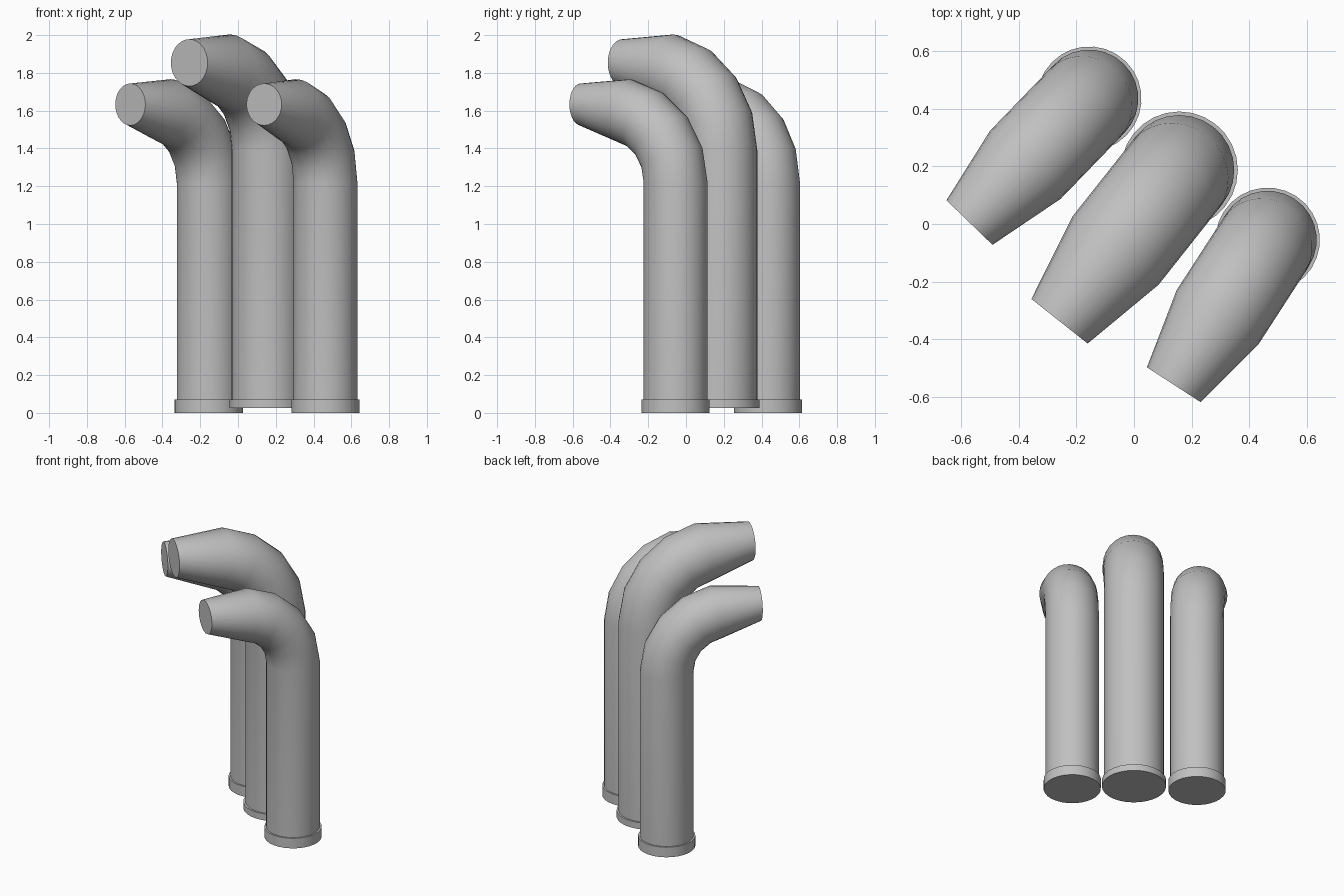
import bpy, bmesh
from math import sin, cos, pi, radians, atan2, hypot
from mathutils import Vector

if "Cube" in bpy.data.objects:
    bpy.data.objects.remove(bpy.data.objects["Cube"], do_unlink=True)

SIDES = 28
BEND_STEPS = 4

grey = bpy.data.materials.new("light_grey")
grey.use_nodes = True
colour = (0.53, 0.53, 0.53, 1)
grey.diffuse_color = colour
grey.node_tree.nodes["Principled BSDF"].inputs["Base Color"].default_value = colour


def loft(name, rings, base, heading):
    """Skin rings of (distance, height, lean, radius) lying in a vertical plane."""
    forward = Vector((cos(heading), sin(heading), 0))
    side = Vector((-sin(heading), cos(heading), 0))
    up = Vector((0, 0, 1))
    bm = bmesh.new()
    loops = []
    for dist, height, lean, radius in rings:
        centre = Vector(base) + forward * dist + up * height
        across = forward * cos(lean) - up * sin(lean)
        loops.append([bm.verts.new(centre + radius * (across * cos(a) + side * sin(a)))
                      for a in (2 * pi * i / SIDES for i in range(SIDES))])
    for low, high in zip(loops, loops[1:]):
        for i in range(SIDES):
            j = (i + 1) % SIDES
            bm.faces.new((low[i], low[j], high[j], high[i]))
    bm.faces.new(loops[0][::-1])
    bm.faces.new(loops[-1])
    bmesh.ops.recalc_face_normals(bm, faces=bm.faces)
    mesh = bpy.data.meshes.new(name)
    bm.to_mesh(mesh)
    bm.free()
    mesh.materials.append(grey)
    obj = bpy.data.objects.new(name, mesh)
    bpy.context.collection.objects.link(obj)
    bpy.ops.object.select_all(action='DESELECT')
    obj.select_set(True)
    bpy.context.view_layer.objects.active = obj
    bpy.ops.object.shade_smooth_by_angle(angle=radians(35))


def bent_pipe(label, base, tip, size):
    """Upright pipe, elbow bend, tapered closed mouth and a foot collar."""
    dx, dy = tip[0] - base[0], tip[1] - base[1]
    heading, reach = atan2(dy, dx), hypot(dx, dy)
    radius, bend, straight = 0.17 * size, 0.385 * size, 1.22 * size
    rings = [(0, 0.02, 0, radius)]
    for k in range(BEND_STEPS + 1):
        a = radians(80) * k / BEND_STEPS
        rings.append((bend * (1 - cos(a)), straight + bend * sin(a), a, radius))
    rings.append((reach, 1.633 * size, pi / 2, 0.111 * size))
    loft(label + "_pipe", rings, base, heading)
    top = 0.07 - base[2]
    loft(label + "_collar", [(0, 0, 0, 0.181 * size), (0, top, 0, 0.181 * size)],
         base, heading)


bent_pipe("right", (-0.155, 0.434, 0), (-0.57, 0.005), 1)
bent_pipe("middle", (0.157, 0.187, 0.025), (-0.258, -0.337), 1.12)
bent_pipe("left", (0.463, -0.055, 0), (0.138, -0.557), 1)
